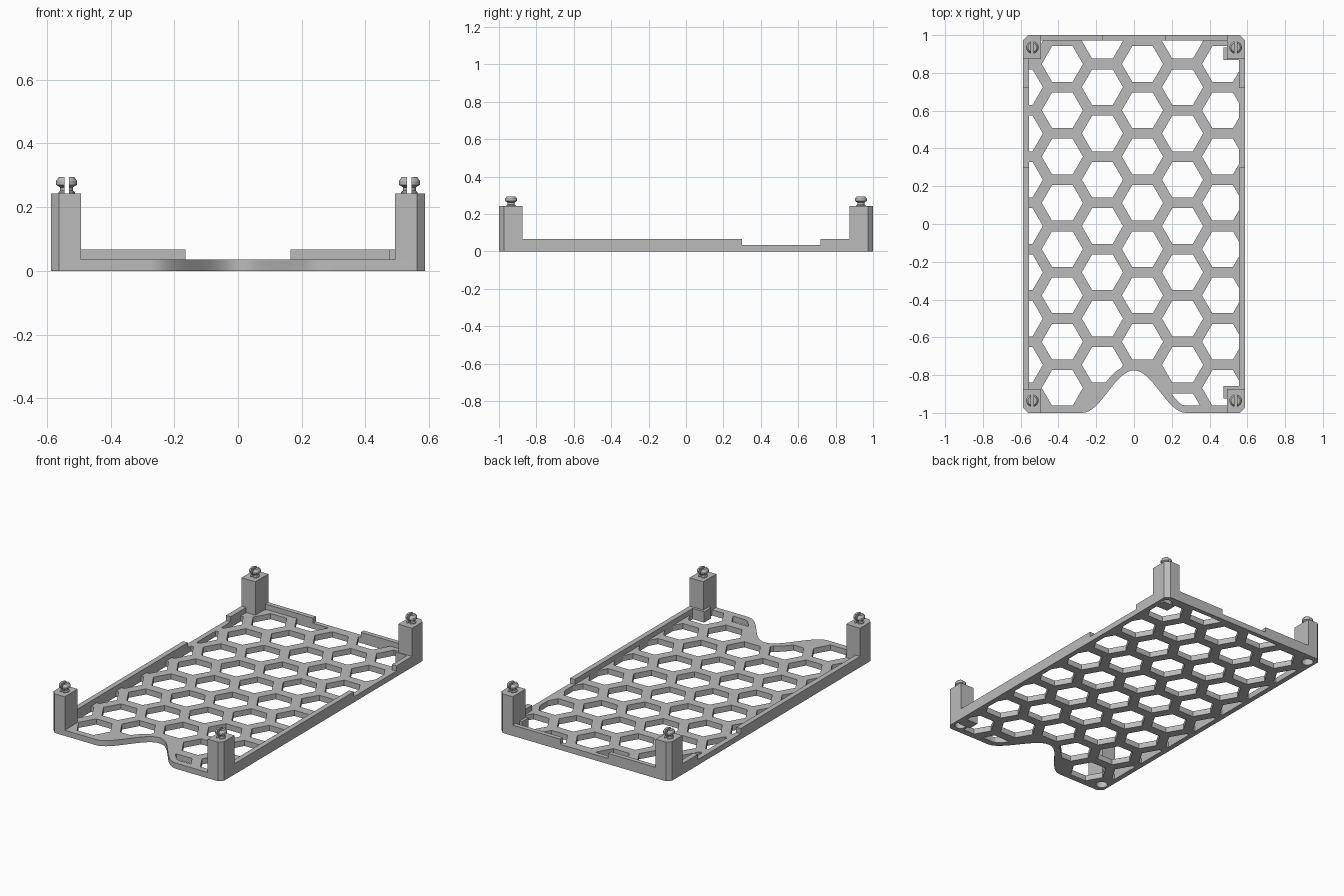
import bpy, bmesh
from math import cos, sin, pi, sqrt

if "Cube" in bpy.data.objects:
    bpy.data.objects.remove(bpy.data.objects["Cube"])

HALF_X, HALF_Y = 0.587, 1.0
PLATE_Z, RAIL_Z, POST_Z = 0.035, 0.067, 0.243
RAIL_W, CHAMFER = 0.032, 0.026
PEG_X, PEG_Y = 0.538, 0.935
PITCH = 0.245

grey = bpy.data.materials.new("plain grey")
grey.use_nodes = True
tone = (0.5, 0.5, 0.5, 1)
grey.diffuse_color = tone
grey.node_tree.nodes["Principled BSDF"].inputs["Base Color"].default_value = tone


def finish(name, bm):
    bmesh.ops.recalc_face_normals(bm, faces=bm.faces)
    mesh = bpy.data.meshes.new(name)
    bm.to_mesh(mesh)
    bm.free()
    mesh.materials.append(grey)
    ob = bpy.data.objects.new(name, mesh)
    bpy.context.collection.objects.link(ob)
    return ob


def add_prism(bm, points, z0, z1):
    face = bm.faces.new([bm.verts.new((x, y, z0)) for x, y in points])
    top = bmesh.ops.extrude_face_region(bm, geom=[face])["geom"]
    bmesh.ops.translate(bm, vec=(0, 0, z1 - z0),
                        verts=[v for v in top if isinstance(v, bmesh.types.BMVert)])


def prism(name, points, z0, z1):
    bm = bmesh.new()
    add_prism(bm, points, z0, z1)
    return finish(name, bm)


def box(name, x0, x1, y0, y1, z0, z1):
    return prism(name, [(x0, y0), (x1, y0), (x1, y1), (x0, y1)], z0, z1)


def circle(x, y, r, n, turn=0):
    return [(x + r * cos(turn + 2 * pi * i / n), y + r * sin(turn + 2 * pi * i / n))
            for i in range(n)]


def boolean(ob, cutter, operation="DIFFERENCE"):
    """Apply a boolean and discard the cutter."""
    cutter.hide_render = True
    mod = ob.modifiers.new("cut", "BOOLEAN")
    mod.operation, mod.solver, mod.object = operation, "EXACT", cutter
    bpy.context.view_layer.update()
    graph = bpy.context.evaluated_depsgraph_get()
    mesh = bpy.data.meshes.new_from_object(ob.evaluated_get(graph))
    ob.modifiers.clear()
    ob.data = mesh
    bpy.data.objects.remove(cutter)


def smooth(ob):
    bpy.ops.object.select_all(action="DESELECT")
    ob.select_set(True)
    bpy.context.view_layer.objects.active = ob
    bpy.ops.object.shade_smooth_by_angle(angle=0.5)


def notch(x):
    """Height of the bell-shaped opening in the front edge."""
    width = 0.275
    return -HALF_Y + 0.1125 * (1 + cos(pi * min(abs(x), width) / width))


# Base plate outline: chamfered corners and the front notch
c = CHAMFER
steps = [-0.275 + 0.55 * i / 32 for i in range(33)]
outline = [(-HALF_X, -HALF_Y + c), (-HALF_X + c, -HALF_Y)]
outline += [(x, notch(x)) for x in steps]
outline += [(HALF_X - c, -HALF_Y), (HALF_X, -HALF_Y + c), (HALF_X, HALF_Y - c),
            (HALF_X - c, HALF_Y), (-HALF_X + c, HALF_Y), (-HALF_X, HALF_Y - c)]
plate = prism("base_plate", outline, 0, PLATE_Z)

# Honeycomb openings, trimmed to the area inside the border
bm = bmesh.new()
for col in range(-3, 3):
    x = 0.045 + col * PITCH * sqrt(3) / 2
    for row in range(9):
        y = 0.847 - row * PITCH + (PITCH / 2 if col % 2 else 0)
        if y > notch(x):
            add_prism(bm, circle(x, y, 0.109, 6), -0.1, 0.1)
holes = finish("honeycomb_cutter", bm)

in_x = HALF_X - RAIL_W
edge = [-0.36 + 0.72 * i / 40 for i in range(41)]
inside = [(-in_x, -0.96)]
inside += [(x, max(-0.96, notch(max(abs(x) - 0.035, 0)) + 0.02)) for x in edge]
inside += [(in_x, -0.96), (in_x, HALF_Y - 0.028), (-in_x, HALF_Y - 0.028)]
boolean(holes, prism("border_cutter", inside, -0.05, 0.05), "INTERSECT")
boolean(plate, holes)

# Raised rails along the sides and back, with gaps
for side, sx in (("left", 1), ("right", -1)):
    x0, x1 = sorted((sx * in_x, sx * HALF_X))
    box(side + "_long_rail", x0, x1, -0.9, 0.30, 0, RAIL_Z)
    box(side + "_short_rail", x0, x1, 0.72, 0.9, 0, RAIL_Z)
    x0, x1 = sorted((sx * 0.165, sx * 0.52))
    box(side + "_back_rail", x0, x1, HALF_Y - 0.028, HALF_Y, 0, RAIL_Z)

# Low ledges beside the two left posts
box("front_left_ledge", 0.475, 0.56, -0.925, -0.857, 0, RAIL_Z)
box("back_left_ledge", 0.475, 0.56, 0.868, 0.935, 0, RAIL_Z)

# Corner posts with sockets underneath and split pegs on top
peg_profile = [(0, 0.24), (0.026, 0.24), (0.026, 0.247), (0.02, 0.252), (0.02, 0.262),
               (0.033, 0.27), (0.033, 0.282), (0.024, 0.295), (0, 0.295)]
for sx, sy in ((1, 1), (1, -1), (-1, 1), (-1, -1)):
    label = ("back" if sy > 0 else "front") + ("_left" if sx > 0 else "_right")
    corner = [(0.492, 0.873), (HALF_X, 0.873), (HALF_X, HALF_Y - c),
              (HALF_X - c, HALF_Y), (0.492, HALF_Y)]
    post = prism(label + "_post", [(sx * x, sy * y) for x, y in corner], 0, POST_Z)
    for ob in (post, plate):
        boolean(ob, prism("socket_cutter", circle(sx * PEG_X, sy * PEG_Y, 0.034, 32),
                          -0.05, 0.06))
    smooth(post)

    bm = bmesh.new()
    verts = [bm.verts.new((r, 0, z)) for r, z in peg_profile]
    edges = [bm.edges.new(pair) for pair in zip(verts, verts[1:])]
    bmesh.ops.spin(bm, geom=verts + edges, axis=(0, 0, 1), cent=(0, 0, 0),
                   steps=32, angle=2 * pi)
    bmesh.ops.remove_doubles(bm, verts=bm.verts, dist=0.0002)
    bmesh.ops.translate(bm, verts=bm.verts, vec=(sx * PEG_X, sy * PEG_Y, 0))
    peg = finish(label + "_peg", bm)
    boolean(peg, box("slot_cutter", sx * PEG_X - 0.007, sx * PEG_X + 0.007,
                     sy * PEG_Y - 0.1, sy * PEG_Y + 0.1, POST_Z, 0.4))
    smooth(peg)

smooth(plate)
